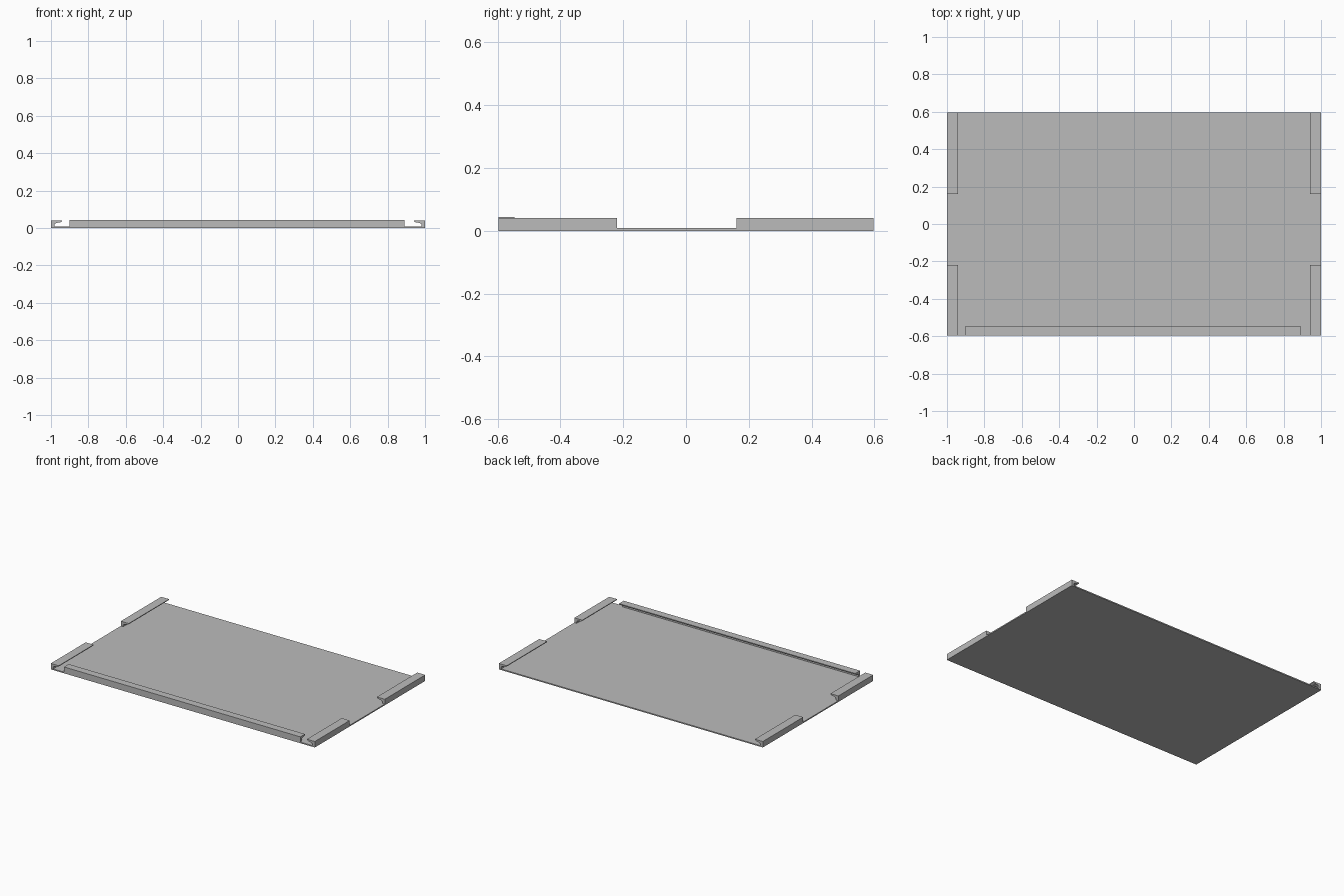
import bpy, bmesh

cube = bpy.data.objects.get("Cube")
if cube:
    bpy.data.objects.remove(cube, do_unlink=True)

grey = bpy.data.materials.new("plain grey")
grey.use_nodes = True
GREY = (0.5, 0.5, 0.5, 1)
grey.diffuse_color = GREY
grey.node_tree.nodes["Principled BSDF"].inputs["Base Color"].default_value = GREY

HALF_Y = 0.597
PLATE = 0.008


def extrude(name, section, axis, start, end):
    """Extrude a section of (offset, z) points along the x or y axis."""
    bm = bmesh.new()
    place = (lambda o, z: (start, o, z)) if axis == "x" else (lambda o, z: (o, start, z))
    face = bm.faces.new([bm.verts.new(place(o, z)) for o, z in section])
    moved = bmesh.ops.extrude_face_region(bm, geom=[face])["geom"]
    shift = (end - start, 0, 0) if axis == "x" else (0, end - start, 0)
    bmesh.ops.translate(bm, vec=shift,
                        verts=[g for g in moved if isinstance(g, bmesh.types.BMVert)])
    bmesh.ops.recalc_face_normals(bm, faces=bm.faces)
    mesh = bpy.data.meshes.new(name)
    bm.to_mesh(mesh)
    bm.free()
    mesh.materials.append(grey)
    obj = bpy.data.objects.new(name, mesh)
    bpy.context.collection.objects.link(obj)
    return obj


# Thin base panel
extrude("base_panel", [(-1, 0), (1, 0), (1, PLATE), (-1, PLATE)], "y", -HALF_Y, HALF_Y)

# Hooked section: distance in from the outer edge, height
hook = [(0, 0), (0.018, 0), (0.018, 0.017), (0.022, 0.024), (0.032, 0.028),
        (0.05, 0.03), (0.06, 0.036), (0.06, 0.041), (0, 0.041)]

# Corner clips along the two sides
for side, sign in (("left", 1), ("right", -1)):
    section = [(sign * (1 - d), z) for d, z in hook]
    extrude(f"front_{side}_clip", section, "y", -HALF_Y, -0.22)
    extrude(f"back_{side}_clip", section, "y", 0.16, HALF_Y)

# Front rail with the same hook, slightly narrower and taller
rail = [(-HALF_Y + d * 0.85, z * 1.06) for d, z in hook]
extrude("front_rail", rail, "x", -0.9, 0.89)
